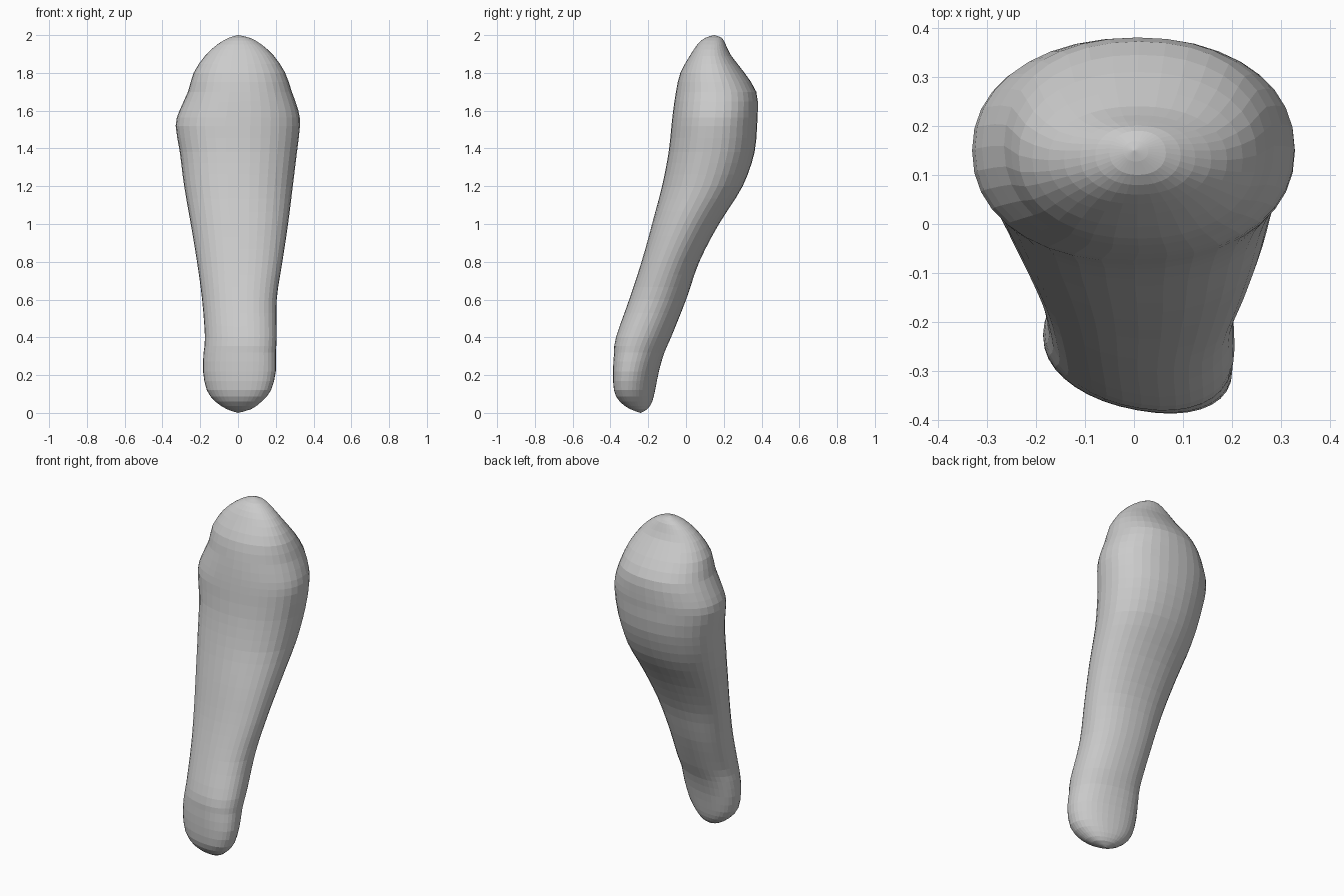
import bpy, bmesh, math
from mathutils import Vector

if "Cube" in bpy.data.objects:
    bpy.data.objects.remove(bpy.data.objects["Cube"])

# Horizontal sections of the body: z, left x, right x, front y, back y
SECTIONS = [
    (0.00, 0.00, 0.00, -0.24, -0.24),
    (0.02, -0.06, 0.07, -0.295, -0.205),
    (0.06, -0.12, 0.125, -0.35, -0.18),
    (0.12, -0.165, 0.175, -0.38, -0.165),
    (0.22, -0.185, 0.20, -0.385, -0.145),
    (0.32, -0.182, 0.20, -0.38, -0.115),
    (0.40, -0.175, 0.205, -0.37, -0.08),
    (0.60, -0.19, 0.205, -0.30, 0.00),
    (0.80, -0.217, 0.235, -0.235, 0.07),
    (1.00, -0.25, 0.265, -0.18, 0.175),
    (1.20, -0.285, 0.29, -0.127, 0.30),
    (1.38, -0.308, 0.312, -0.092, 0.363),
    (1.52, -0.33, 0.328, -0.077, 0.376),
    (1.60, -0.31, 0.32, -0.068, 0.38),
    (1.70, -0.265, 0.285, -0.053, 0.372),
    (1.80, -0.235, 0.25, -0.03, 0.31),
    (1.89, -0.175, 0.19, 0.02, 0.24),
    (1.95, -0.11, 0.125, 0.06, 0.21),
    (1.985, -0.05, 0.065, 0.10, 0.19),
    (2.00, 0.00, 0.00, 0.15, 0.15),
]
SIDES = 36
POWER = 0.92      # slightly squarer than an ellipse


def blend(p0, p1, p2, p3, t):
    """Catmull-Rom blend of four sections."""
    return [0.5 * (2 * b + (c - a) * t + (2 * a - 5 * b + 4 * c - d) * t * t
                   + (3 * b - a - 3 * c + d) * t ** 3)
            for a, b, c, d in zip(p0, p1, p2, p3)]


def ring(section):
    """Closed rounded outline, twisted forward on the right near the foot."""
    z, xl, xr, yf, yb = section
    cx, cy = (xl + xr) / 2, (yf + yb) / 2
    a, b = (xr - xl) / 2, (yb - yf) / 2
    shear = -0.22 * max(0.0, 1 - z / 1.2)
    b = math.sqrt(max((0.5 * b) ** 2, b * b - (shear * a) ** 2))
    pts = []
    for i in range(SIDES):
        ang = 2 * math.pi * i / SIDES
        c, s = math.cos(ang), math.sin(ang)
        x = a * math.copysign(abs(c) ** POWER, c)
        y = b * math.copysign(abs(s) ** POWER, s)
        pts.append(Vector((cx + x, cy + y + shear * x, z)))
    return pts


# Refine the sections smoothly
rows = []
last = len(SECTIONS) - 1
for i in range(last):
    near = [SECTIONS[min(max(i + k, 0), last)] for k in (-1, 0, 1, 2)]
    steps = 3 if near[2][0] - near[1][0] > 0.15 else 2
    rows += [blend(*near, k / steps) for k in range(steps)]

# Body: loft of rings closed by a fan at each end
bm = bmesh.new()
rings = [[bm.verts.new(p) for p in ring(r)] for r in rows[1:]]
for low, high in zip(rings, rings[1:]):
    for i in range(SIDES):
        j = (i + 1) % SIDES
        bm.faces.new((low[i], low[j], high[j], high[i]))
for end, section in ((rings[0], SECTIONS[0]), (rings[-1], SECTIONS[-1])):
    tip = bm.verts.new((0, section[3], section[0]))
    for i in range(SIDES):
        bm.faces.new((end[i], end[(i + 1) % SIDES], tip))
bmesh.ops.recalc_face_normals(bm, faces=bm.faces)

mesh = bpy.data.meshes.new("rounded_club_body")
bm.to_mesh(mesh)
bm.free()
body = bpy.data.objects.new("rounded_club_body", mesh)
bpy.context.collection.objects.link(body)
